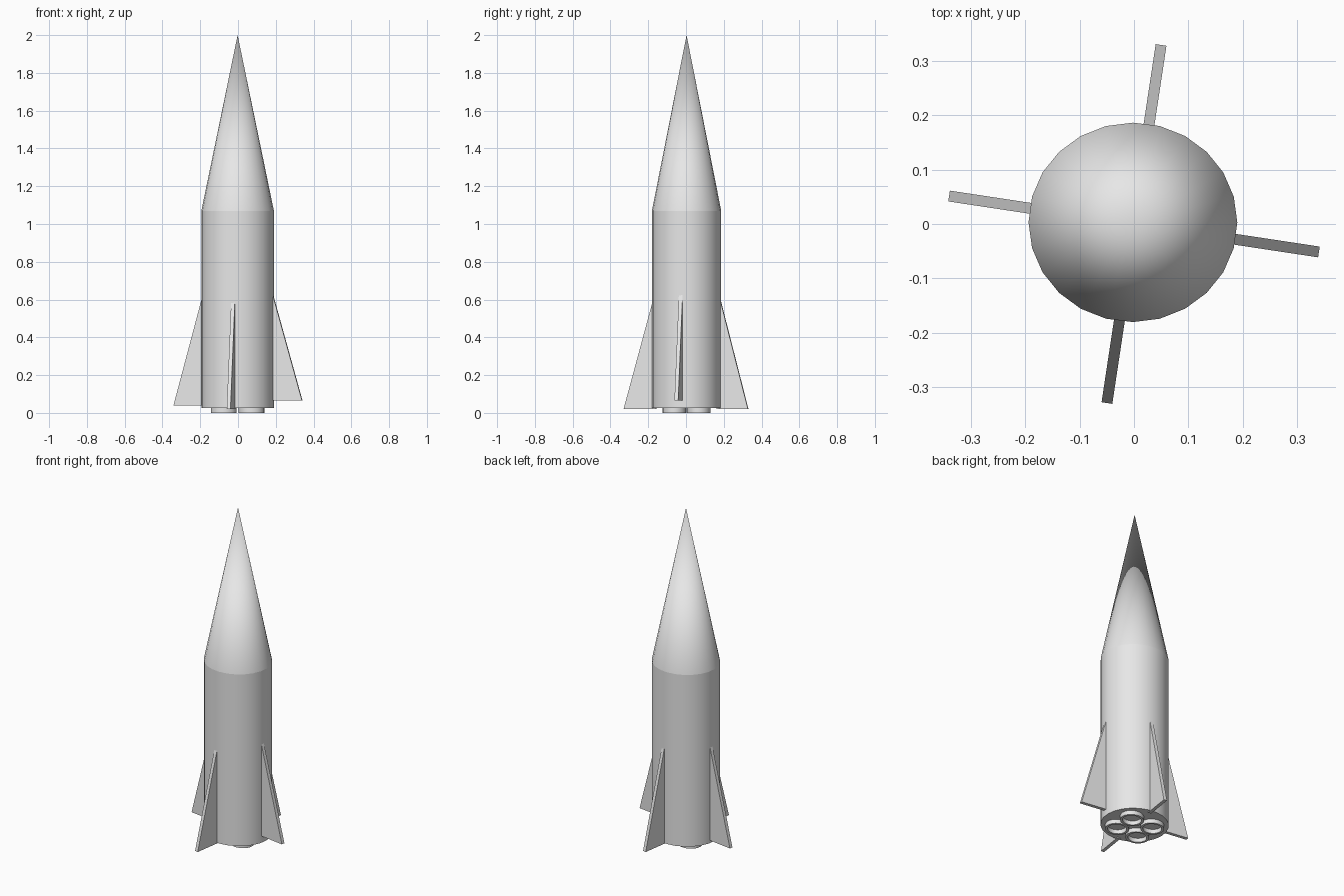
import bpy
import bmesh
from math import cos, sin, pi, radians
from mathutils import Matrix

cube = bpy.data.objects.get("Cube")
if cube:
    bpy.data.objects.remove(cube, do_unlink=True)

grey = bpy.data.materials.new("light grey")
grey.use_nodes = True
grey.diffuse_color = (0.8, 0.8, 0.8, 1)
grey.node_tree.nodes["Principled BSDF"].inputs["Base Color"].default_value = (0.8, 0.8, 0.8, 1)


def finish(name, bm, smooth):
    bmesh.ops.recalc_face_normals(bm, faces=bm.faces)
    mesh = bpy.data.meshes.new(name)
    bm.to_mesh(mesh)
    bm.free()
    mesh.materials.append(grey)
    obj = bpy.data.objects.new(name, mesh)
    bpy.context.collection.objects.link(obj)
    if smooth:
        bpy.ops.object.select_all(action='DESELECT')
        obj.select_set(True)
        bpy.context.view_layer.objects.active = obj
        bpy.ops.object.shade_smooth_by_angle(angle=radians(30))
    return obj


def lathe(name, profile, centre, squash, sides=24, closed=False):
    """Revolve (radius, height) points; squash narrows the result in y."""
    bm = bmesh.new()
    rings = []
    for r, z in profile:
        count = sides if r > 0 else 1
        rings.append([bm.verts.new((centre[0] + r * cos(2 * pi * i / sides),
                                    centre[1] + r * squash * sin(2 * pi * i / sides), z))
                      for i in range(count)])
    pairs = list(zip(rings, rings[1:]))
    if closed:
        pairs.append((rings[-1], rings[0]))
    for a, b in pairs:
        for i in range(sides):
            j = (i + 1) % sides
            corners = [a[i % len(a)], a[j % len(a)], b[j % len(b)], b[i % len(b)]]
            bm.faces.new(list(dict.fromkeys(corners)))
    return finish(name, bm, True)


# Hull and nose
AXIS = (-0.002, 0.003)
lathe("hull", [(0, 0.025), (0.192, 0.025), (0.192, 1.07), (0, 1.07)], AXIS, 0.955)
lathe("nose_cone", [(0, 1.07), (0.192, 1.07), (0, 2.0)], AXIS, 0.955)

# Four hollow engine rings under the hull
for sx, side in ((1, "left"), (-1, "right")):
    for sy, end in ((1, "back"), (-1, "front")):
        centre = (AXIS[0] + sx * 0.073, AXIS[1] + sy * 0.064)
        lathe(f"engine_ring_{end}_{side}",
              [(0.068, 0.03), (0.068, 0), (0.054, 0), (0.054, 0.03)],
              centre, 0.92, closed=True)


# Triangular fins, each at its own height and turned slightly off the axes
def fin(name, angle, tip, bottom, top, surface, thickness=0.02):
    inner = surface - 0.02
    slope = (top - bottom) / (tip - surface)
    outline = [(inner, bottom), (tip, bottom), (inner, top + slope * 0.02)]
    bm = bmesh.new()
    face = bm.faces.new([bm.verts.new((r, -thickness / 2, z)) for r, z in outline])
    solid = bmesh.ops.extrude_face_region(bm, geom=[face])
    moved = [v for v in solid["geom"] if isinstance(v, bmesh.types.BMVert)]
    bmesh.ops.translate(bm, verts=moved, vec=(0, thickness, 0))
    bm.transform(Matrix.Rotation(radians(angle - 8.6), 4, 'Z'))
    finish(name, bm, False)


fin("fin_left", 0, 0.344, 0.065, 0.615, 0.19)
fin("fin_back", 90, 0.333, 0.02, 0.595, 0.185)
fin("fin_right", 180, 0.344, 0.04, 0.60, 0.194)
fin("fin_front", 270, 0.333, 0.02, 0.58, 0.18)
